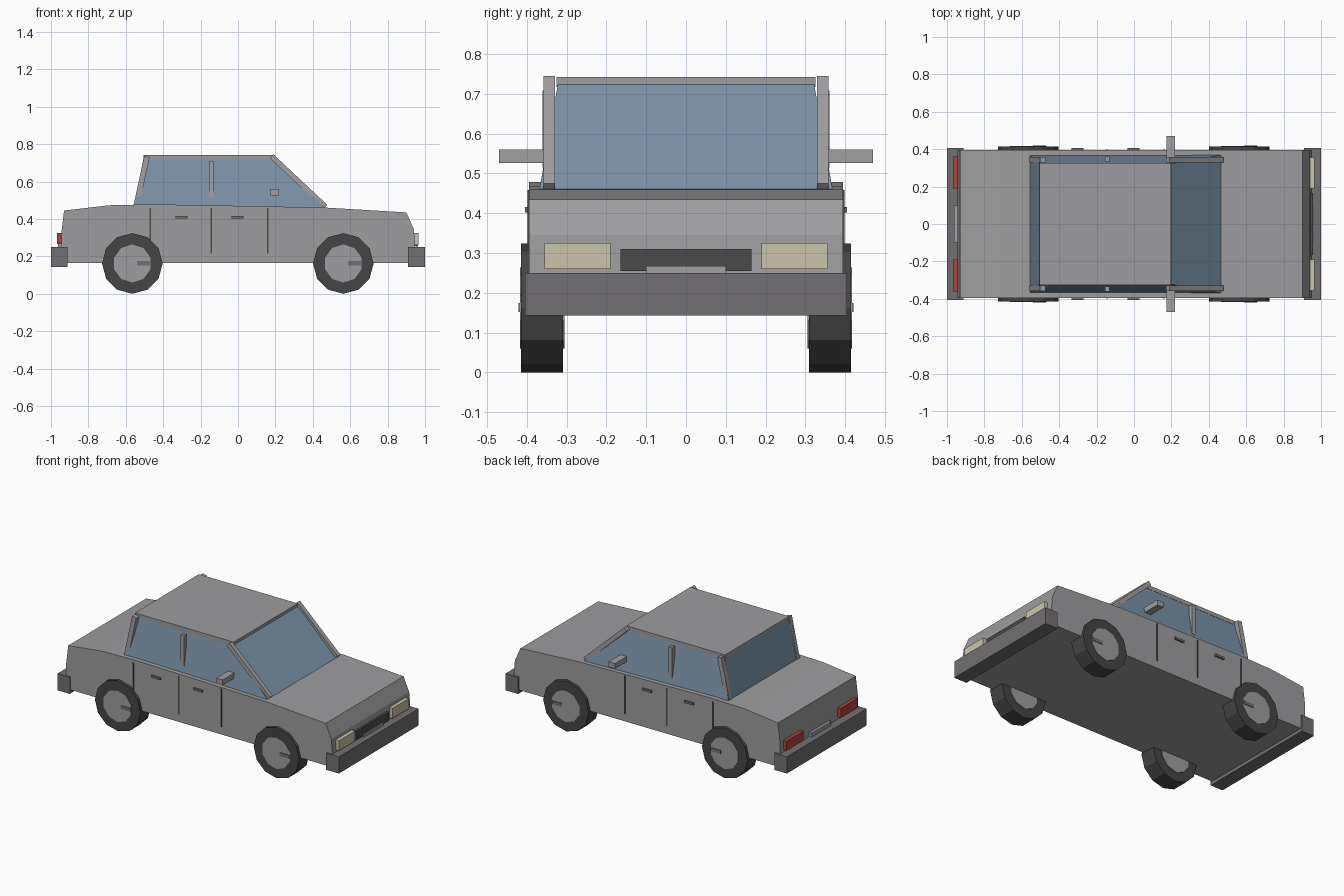
import bpy, bmesh, math
from mathutils import Matrix, Vector

if "Cube" in bpy.data.objects:
    bpy.data.objects.remove(bpy.data.objects["Cube"])


def mat(name, r, g, b):
    m = bpy.data.materials.new(name)
    m.diffuse_color = (r, g, b, 1)
    m.use_nodes = True
    m.node_tree.nodes["Principled BSDF"].inputs["Base Color"].default_value = m.diffuse_color
    return m


PAINT = mat("grey_paint", 0.34, 0.34, 0.35)
TRIM = mat("light_trim", 0.36, 0.35, 0.36)
GLASS = mat("blue_glass", 0.20, 0.29, 0.39)
BUMPER = mat("bumper_grey", 0.17, 0.16, 0.17)
RUBBER = mat("tyre_rubber", 0.06, 0.06, 0.06)
HUB = mat("hub_grey", 0.34, 0.34, 0.35)
BLACK = mat("dark_trim", 0.07, 0.07, 0.07)
LAMP = mat("headlight_cream", 0.60, 0.56, 0.40)
RED = mat("tail_light_red", 0.45, 0.06, 0.05)


def finish(name, bm, material):
    bmesh.ops.recalc_face_normals(bm, faces=bm.faces)
    me = bpy.data.meshes.new(name)
    bm.to_mesh(me)
    bm.free()
    me.materials.append(material)
    ob = bpy.data.objects.new(name, me)
    bpy.context.collection.objects.link(ob)
    return ob


def box(name, x, y, z, material):
    """Box from (min, max) ranges."""
    bm = bmesh.new()
    size = [r[1] - r[0] for r in (x, y, z)]
    mid = [(r[0] + r[1]) / 2 for r in (x, y, z)]
    bmesh.ops.create_cube(bm, size=1, matrix=Matrix.Translation(mid) @ Matrix.Diagonal((*size, 1)))
    return finish(name, bm, material)


def prism(name, profile, y0, y1, material):
    """Extrude an x-z profile between two y values."""
    bm = bmesh.new()
    a = [bm.verts.new((x, y0, z)) for x, z in profile]
    b = [bm.verts.new((x, y1, z)) for x, z in profile]
    n = len(profile)
    bm.faces.new(a)
    bm.faces.new(b[::-1])
    for i in range(n):
        j = (i + 1) % n
        bm.faces.new((a[i], b[i], b[j], a[j]))
    return finish(name, bm, material)


def bar(name, p, q, width, y0, y1, material):
    """Slanted square bar between two x-z points."""
    p, q = Vector(p), Vector(q)
    d = (q - p).normalized() * width / 2
    s = Vector((-d.y, d.x))
    return prism(name, [p + s, q + s, q - s, p - s], y0, y1, material)


def disc(name, x, z, r, y0, y1, sides, material):
    pts = [(x + r * math.sin(2 * math.pi * i / sides), z + r * math.cos(2 * math.pi * i / sides))
           for i in range(sides)]
    return prism(name, pts, y0, y1, material)


def tyre(name, x, z, r_out, r_in, y0, y1, sides, material):
    """Low-poly ring with a square section."""
    bm = bmesh.new()
    section = [(r_out, y0), (r_out, y1), (r_in, y1), (r_in, y0)]
    rings = []
    for i in range(sides):
        t = 2 * math.pi * i / sides
        rings.append([bm.verts.new((x + r * math.sin(t), y, z + r * math.cos(t))) for r, y in section])
    for i in range(sides):
        a, b = rings[i], rings[(i + 1) % sides]
        for k in range(4):
            m = (k + 1) % 4
            bm.faces.new((a[k], a[m], b[m], b[k]))
    return finish(name, bm, material)


# Lower body
prism("body", [(-0.945, 0.165), (-0.945, 0.32), (-0.93, 0.445), (-0.69, 0.473), (-0.45, 0.478),
               (0.12, 0.468), (0.48, 0.46), (0.90, 0.435), (0.94, 0.345), (0.955, 0.165)],
      -0.395, 0.395, PAINT)

# Cabin glass, tapering to the roof
bm = bmesh.new()
low = [bm.verts.new(v) for v in ((-0.56, -0.37, 0.45), (0.475, -0.37, 0.45), (0.475, 0.37, 0.45), (-0.56, 0.37, 0.45))]
top = [bm.verts.new(v) for v in ((-0.505, -0.322, 0.725), (0.195, -0.322, 0.725), (0.195, 0.322, 0.725), (-0.505, 0.322, 0.725))]
bm.faces.new(low)
bm.faces.new(top)
for i in range(4):
    j = (i + 1) % 4
    bm.faces.new((low[i], low[j], top[j], top[i]))
finish("cabin_glass", bm, GLASS)

# Roof panel
box("roof", (-0.505, 0.197), (-0.325, 0.325), (0.717, 0.742), PAINT)

# Bumpers
box("front_bumper", (0.91, 1.0), (-0.405, 0.405), (0.143, 0.25), BUMPER)
box("rear_bumper", (-1.0, -0.912), (-0.405, 0.405), (0.143, 0.25), BUMPER)

# Grille and plates
box("grille", (0.93, 0.957), (-0.165, 0.165), (0.255, 0.31), BLACK)
box("front_plate", (0.955, 0.963), (-0.1, 0.1), (0.235, 0.267), TRIM)
box("rear_plate", (-0.962, -0.944), (-0.1, 0.1), (0.235, 0.275), TRIM)

for s, side in ((-1, "right"), (1, "left")):
    def span(a, b):
        return (min(s * a, s * b), max(s * a, s * b))

    # Lights
    box(side + "_headlight", (0.925, 0.965), span(0.19, 0.355), (0.26, 0.325), LAMP)
    box(side + "_tail_light", (-0.967, -0.935), span(0.19, 0.36), (0.265, 0.325), RED)
    # Window pillars
    bar(side + "_front_pillar", (0.18, 0.735), (0.468, 0.465), 0.028, *span(0.329, 0.358), TRIM)
    bar(side + "_rear_pillar", (-0.487, 0.733), (-0.545, 0.465), 0.03, *span(0.329, 0.358), TRIM)
    box(side + "_middle_pillar", (-0.155, -0.13), span(0.335, 0.361), (0.515, 0.708), TRIM)
    # Mirror
    box(side + "_mirror", (0.175, 0.22), span(0.345, 0.47), (0.526, 0.56), TRIM)
    # Door seams and handles
    for i, x in enumerate((-0.468, -0.142, 0.158)):
        box(f"{side}_door_seam_{i}", (x - 0.004, x + 0.004), span(0.39, 0.398), (0.215, 0.458), BLACK)
    for i, x in enumerate((-0.302, -0.003)):
        box(f"{side}_door_handle_{i}", (x - 0.032, x + 0.032), span(0.39, 0.405), (0.402, 0.416), BUMPER)
    # Wheels
    for end, x in (("rear", -0.565), ("front", 0.563)):
        name = f"{side}_{end}_"
        tyre(name + "tyre", x, 0.162, 0.162, 0.098, *span(0.309, 0.414), 12, RUBBER)
        disc(name + "hub", x, 0.162, 0.102, *span(0.305, 0.417), 10, HUB)
        box(name + "hub_bar", (x + 0.025, x + 0.095), span(0.40, 0.421), (0.152, 0.174), BUMPER)
